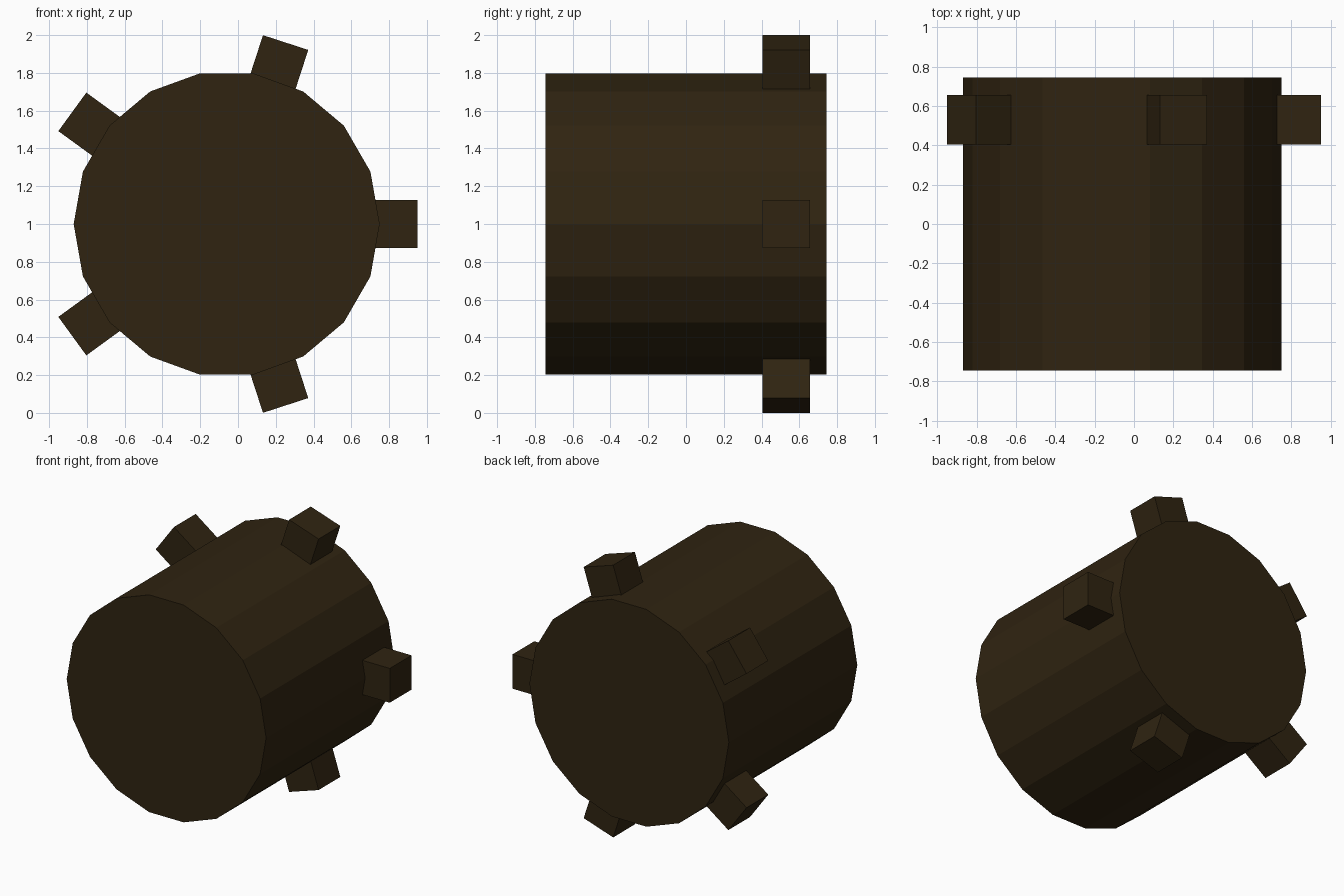
import bpy, math
from mathutils import Matrix, Vector

if "Cube" in bpy.data.objects:
    bpy.data.objects.remove(bpy.data.objects["Cube"])

CX, CZ = -0.06, 1.0            # axis of the drum, running along y
DRUM_R, DRUM_LEN = 0.81, 1.49
PEG, PEG_TIP, PEG_Y = 0.252, 1.01, 0.53

brown = bpy.data.materials.new("dark_brown")
brown.diffuse_color = (0.029, 0.0175, 0.0055, 1)
brown.use_nodes = True
brown.node_tree.nodes["Principled BSDF"].inputs["Base Color"].default_value = brown.diffuse_color

# 18-sided drum lying along y, with a vertex pointing to +x
bpy.ops.mesh.primitive_cylinder_add(vertices=18, radius=DRUM_R, depth=DRUM_LEN)
drum = bpy.context.object
drum.name = "drum"
drum.data.transform(Matrix.Rotation(math.radians(90), 4, 'X')
                    @ Matrix.Rotation(math.radians(90), 4, 'Z'))
drum.location = (CX, 0, CZ)
drum.data.materials.append(brown)

# five square pegs spaced around the back end
for i in range(5):
    bpy.ops.mesh.primitive_cube_add(size=PEG)
    peg = bpy.context.object
    peg.name = f"peg_{i + 1}"
    turn = Matrix.Rotation(-i * math.tau / 5, 4, 'Y')
    peg.matrix_world = (Matrix.Translation((CX, PEG_Y, CZ)) @ turn
                        @ Matrix.Translation(Vector((PEG_TIP - PEG / 2, 0, 0))))
    peg.data.materials.append(brown)
